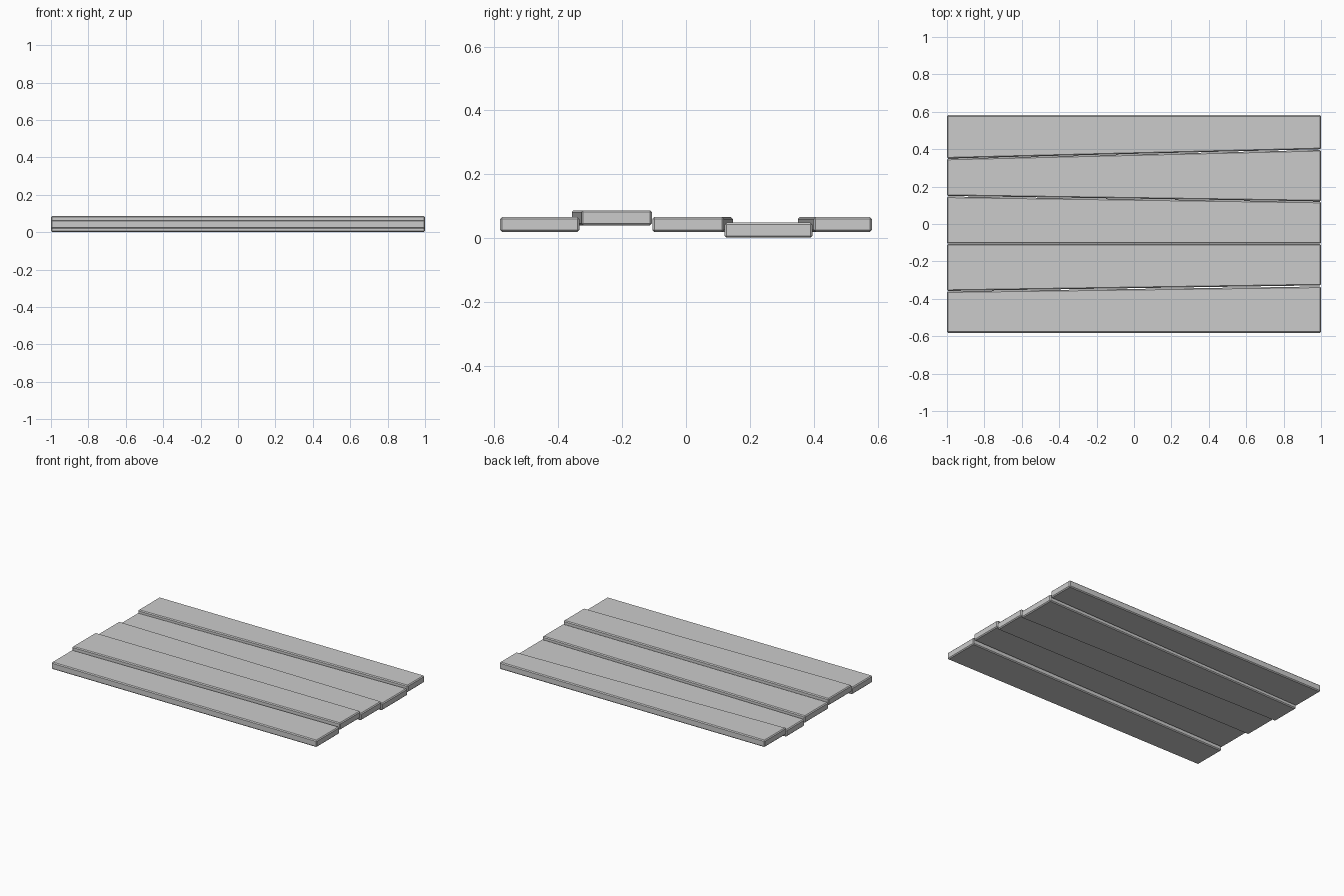
import bpy, bmesh

if "Cube" in bpy.data.objects:
    bpy.data.objects.remove(bpy.data.objects["Cube"])

THICK = 0.047
HALF = 1.0


def plank(name, left, right, z):
    """Board with its own y-range at the left and right ends, chamfered edges."""
    bm = bmesh.new()
    bmesh.ops.create_cube(bm, size=2)
    for v in bm.verts:
        lo, hi = left if v.co.x < 0 else right
        v.co = (HALF if v.co.x > 0 else -HALF,
                hi if v.co.y > 0 else lo,
                z + (THICK if v.co.z > 0 else 0))
    bmesh.ops.bevel(bm, geom=bm.edges[:], offset=0.006, segments=1,
                    affect='EDGES', profile=0.5)
    bmesh.ops.recalc_face_normals(bm, faces=bm.faces[:])
    me = bpy.data.meshes.new(name)
    bm.to_mesh(me)
    bm.free()
    ob = bpy.data.objects.new(name, me)
    bpy.context.collection.objects.link(ob)


# Five boards, front to back, at slightly different heights
plank("front_plank", (-0.582, -0.360), (-0.582, -0.334), 0.019)
plank("raised_plank", (-0.358, -0.107), (-0.328, -0.107), 0.040)
plank("middle_plank", (-0.105, 0.147), (-0.105, 0.119), 0.019)
plank("sunken_plank", (0.150, 0.349), (0.121, 0.396), 0.001)
plank("back_plank", (0.350, 0.582), (0.400, 0.582), 0.019)
